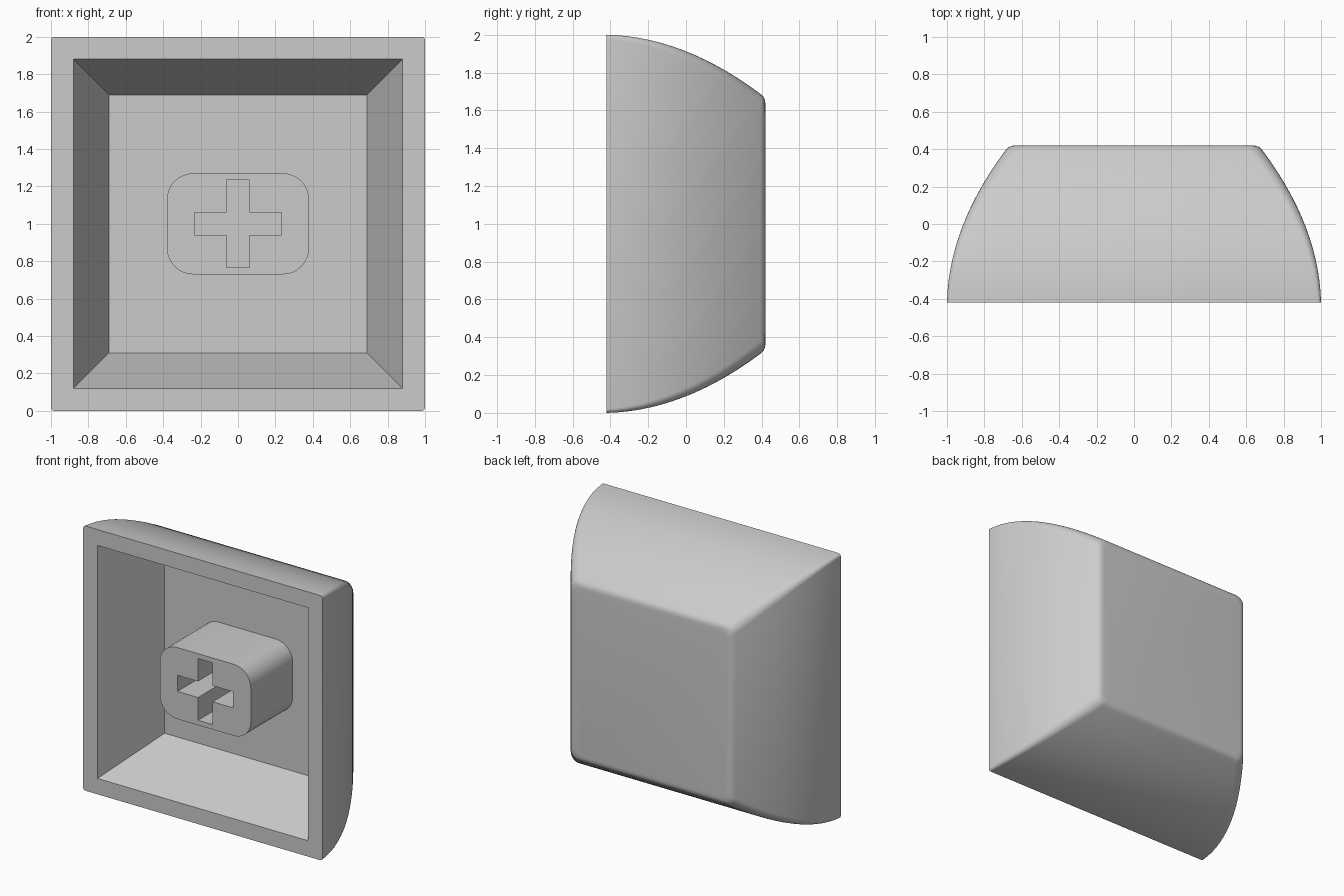
import bpy, bmesh, math
from mathutils import Vector

cube = bpy.data.objects.get("Cube")
if cube:
    bpy.data.objects.remove(cube, do_unlink=True)

FRONT, FLOOR, MID = -0.42, 0.11, 1.0

grey = bpy.data.materials.new("grey plastic")
grey.use_nodes = True
color = (0.6, 0.6, 0.6, 1)
grey.diffuse_color = color
grey.node_tree.nodes["Principled BSDF"].inputs["Base Color"].default_value = color


def rounded(hx, hz, r, steps=5):
    """Outline of a rounded rectangle in the x-z plane."""
    pts = []
    for i, (sx, sz) in enumerate([(1, 1), (-1, 1), (-1, -1), (1, -1)]):
        for k in range(steps + 1):
            a = math.pi / 2 * (i + k / steps)
            pts.append((sx * (hx - r) + r * math.cos(a),
                        sz * (hz - r) + r * math.sin(a)))
    return pts


def loft(name, sections):
    """Closed skin through (y, outline) sections."""
    bm = bmesh.new()
    rings = [[bm.verts.new((x, y, MID + z)) for x, z in outline]
             for y, outline in sections]
    n = len(rings[0])
    for a, b in zip(rings, rings[1:]):
        for i in range(n):
            j = (i + 1) % n
            bm.faces.new((a[i], a[j], b[j], b[i]))
    bm.faces.new(rings[0])
    bm.faces.new(rings[-1])
    bmesh.ops.recalc_face_normals(bm, faces=bm.faces)
    mesh = bpy.data.meshes.new(name)
    bm.to_mesh(mesh)
    bm.free()
    mesh.materials.append(grey)
    obj = bpy.data.objects.new(name, mesh)
    bpy.context.collection.objects.link(obj)
    return obj


def cut(target, cutter):
    """Subtract the cutter, then discard it."""
    cutter.hide_render = True
    mod = target.modifiers.new("cut", 'BOOLEAN')
    mod.operation, mod.solver, mod.object = 'DIFFERENCE', 'EXACT', cutter
    bpy.context.view_layer.objects.active = target
    bpy.ops.object.modifier_apply(modifier=mod.name)
    bpy.data.objects.remove(cutter, do_unlink=True)


def smooth(obj):
    bpy.ops.object.select_all(action='DESELECT')
    obj.select_set(True)
    bpy.context.view_layer.objects.active = obj
    bpy.ops.object.shade_smooth_by_angle(angle=math.radians(30))


def square(h):
    return [(h, h), (-h, h), (-h, -h), (h, -h)]


# Shell: walls bulging inward toward a flat back with a softened edge
sections = []
for i in range(15):
    t = i / 14
    half = 1 - 0.018 * t - 0.292 * t * t
    sections.append((FRONT + 0.81 * t, rounded(half, half, 0.02 + 0.05 * t)))
for y, half in [(0.403, 0.679), (0.412, 0.668), (0.418, 0.653), (0.42, 0.635)]:
    sections.append((y, rounded(half, half, 0.06)))
shell = loft("cap_shell", sections)

# Tapered cavity behind the rim
slope = 0.19 / (FLOOR - FRONT)
cut(shell, loft("cavity_cutter", [(FRONT - 0.1, square(0.88 + 0.1 * slope)),
                                  (FLOOR, square(0.69))]))
smooth(shell)

# Stem with a cross-shaped socket
stem = loft("stem", [(y, rounded(0.38, 0.27, 0.14, 8)) for y in (-0.39, FLOOR + 0.01)])
w, arm = 0.061, 0.233
cross = []
for i in range(4):
    c, s = round(math.cos(i * math.pi / 2)), round(math.sin(i * math.pi / 2))
    for x, z in [(arm, -w), (arm, w), (w, w)]:
        cross.append((x * c - z * s, x * s + z * c))
cut(stem, loft("socket_cutter", [(-0.5, cross), (FLOOR, cross)]))
smooth(stem)
